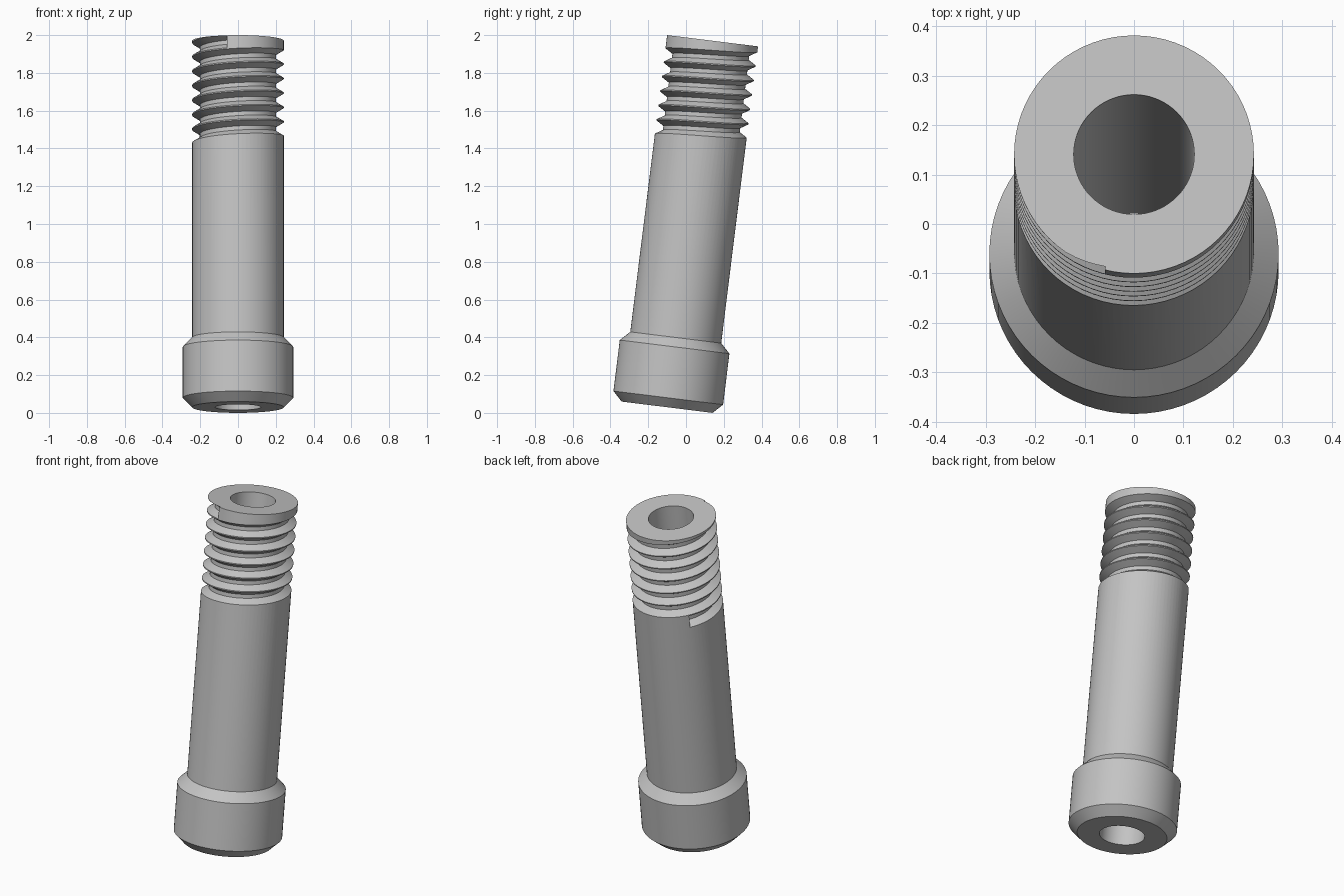
import bpy, bmesh
from math import cos, sin, radians, tau

cube = bpy.data.objects.get("Cube")
if cube:
    bpy.data.objects.remove(cube, do_unlink=True)

SIDES = 72
LENGTH = 1.955
BODY_R, COLLAR_R, BORE_R = 0.2425, 0.2925, 0.122
CHAMFER = 0.05
COLLAR_TOP = 0.322

# Thread groove
PITCH = 0.077
GROOVE_START = 1.437
START_ANGLE, TURNS = radians(140), 6.322
DEPTH = 0.04
HALF_OPEN, HALF_ROOT = 0.0355, 0.011

steel = bpy.data.materials.new("grey steel")
steel.use_nodes = True
grey = (0.55, 0.55, 0.55, 1)
steel.diffuse_color = grey
steel.node_tree.nodes["Principled BSDF"].inputs["Base Color"].default_value = grey


def sweep(name, profile, start, turns, rise, steps, closed):
    """Sweep a closed (radius, height) profile around z, optionally climbing."""
    bm = bmesh.new()
    rings = []
    for i in range(steps if closed else steps + 1):
        t = i / steps * turns
        a = start + t * tau
        rings.append([bm.verts.new((r * cos(a), r * sin(a), h + rise * t))
                      for r, h in profile])
    pairs = list(zip(rings, rings[1:]))
    if closed:
        pairs.append((rings[-1], rings[0]))
    n = len(profile)
    for a, b in pairs:
        for k in range(n):
            m = (k + 1) % n
            bm.faces.new((a[k], b[k], b[m], a[m]))
    if not closed:
        bm.faces.new(rings[0])
        bm.faces.new(rings[-1][::-1])
    bmesh.ops.recalc_face_normals(bm, faces=bm.faces)
    mesh = bpy.data.meshes.new(name)
    bm.to_mesh(mesh)
    bm.free()
    mesh.materials.append(steel)
    obj = bpy.data.objects.new(name, mesh)
    bpy.context.collection.objects.link(obj)
    return obj


# Hollow sleeve with a chamfered collar at the foot
sleeve = sweep("threaded_sleeve", [
    (BORE_R, 0), (BODY_R, 0),
    (COLLAR_R, CHAMFER), (COLLAR_R, COLLAR_TOP),
    (BODY_R, COLLAR_TOP + CHAMFER), (BODY_R, LENGTH), (BORE_R, LENGTH),
], 0, 1, 0, SIDES, True)

# Helical groove cutter with a flat root
root, outside = BODY_R - DEPTH, BODY_R + 0.03
cutter = sweep("groove_cutter", [
    (root, GROOVE_START - HALF_ROOT), (BODY_R, GROOVE_START - HALF_OPEN),
    (outside, GROOVE_START - HALF_OPEN), (outside, GROOVE_START + HALF_OPEN),
    (BODY_R, GROOVE_START + HALF_OPEN), (root, GROOVE_START + HALF_ROOT),
], START_ANGLE, TURNS, PITCH, round(SIDES * TURNS), False)
cutter.hide_render = True

# Cut the thread, then discard the cutter
cut = sleeve.modifiers.new("thread", "BOOLEAN")
cut.operation = "DIFFERENCE"
cut.solver = "EXACT"
cut.object = cutter
bpy.ops.object.select_all(action="DESELECT")
bpy.context.view_layer.objects.active = sleeve
sleeve.select_set(True)
bpy.ops.object.modifier_apply(modifier=cut.name)
bpy.data.objects.remove(cutter, do_unlink=True)
bpy.ops.object.shade_smooth_by_angle(angle=radians(25))

# Lean the sleeve back
sleeve.rotation_euler.x = radians(-7.07)
sleeve.location = (0, -0.12 + 0.02, 0.03)
